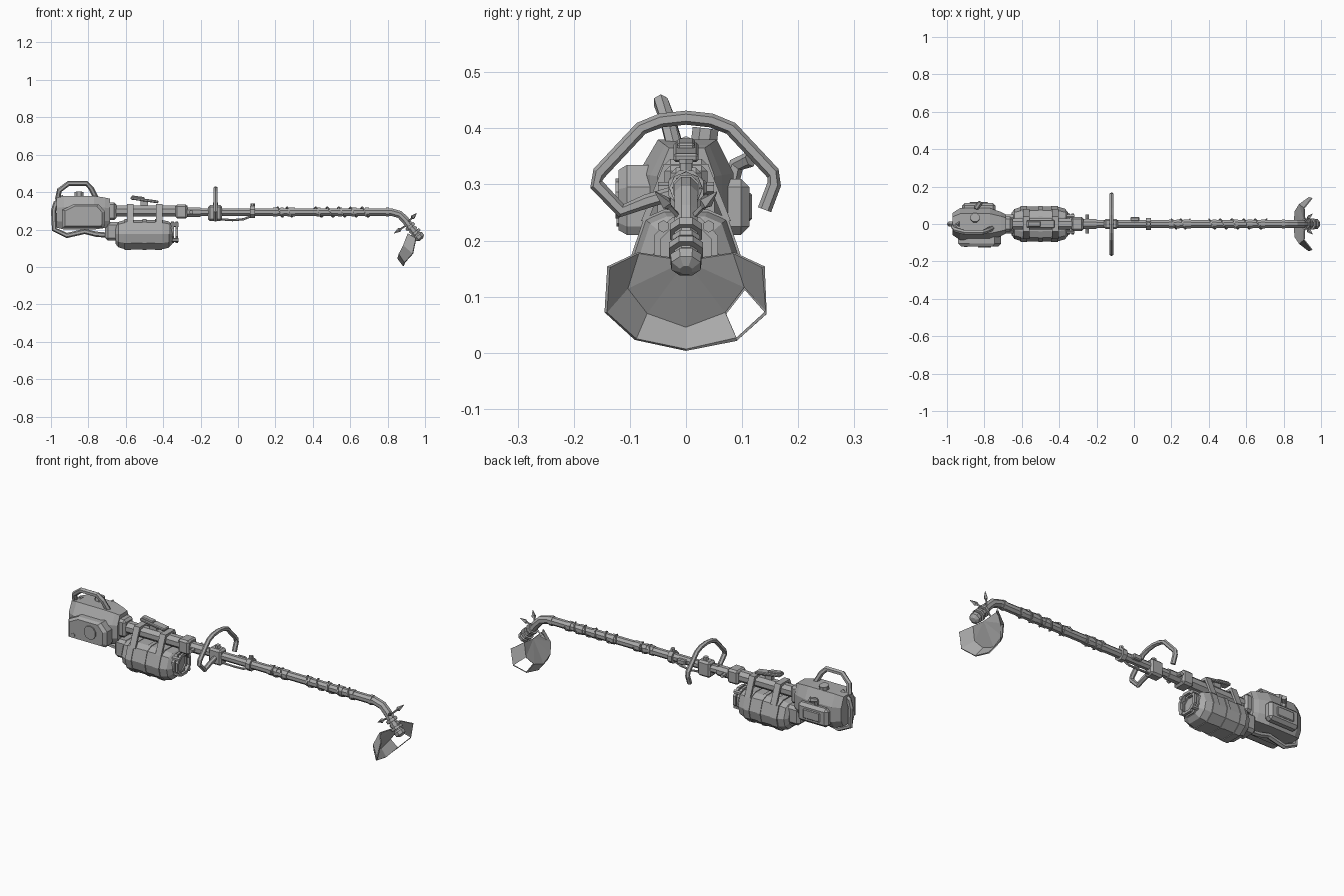
import bpy, bmesh, math
from mathutils import Vector

cube = bpy.data.objects.get("Cube")
if cube:
    bpy.data.objects.remove(cube, do_unlink=True)

GREY = (0.4, 0.4, 0.4, 1)
metal = bpy.data.materials.new("worn grey metal")
metal.use_nodes = True
metal.diffuse_color = GREY
metal.node_tree.nodes["Principled BSDF"].inputs["Base Color"].default_value = GREY
SHAFT_Z = 0.293


def finish(name, bm):
    bmesh.ops.recalc_face_normals(bm, faces=bm.faces)
    me = bpy.data.meshes.new(name)
    bm.to_mesh(me)
    bm.free()
    me.materials.append(metal)
    ob = bpy.data.objects.new(name, me)
    bpy.context.collection.objects.link(ob)
    return ob


def loft(name, rings, caps=True):
    """Skin a list of equal point rings."""
    bm = bmesh.new()
    rows = [[bm.verts.new(p) for p in ring] for ring in rings]
    n = len(rows[0])
    pairs = list(zip(rows, rows[1:])) + ([] if caps else [(rows[-1], rows[0])])
    for a, b in pairs:
        for i in range(n):
            j = (i + 1) % n
            bm.faces.new((a[i], a[j], b[j], b[i]))
    if caps:
        bm.faces.new(rows[0])
        bm.faces.new(rows[-1])
    return finish(name, bm)


def tube(name, path, radii, sides=8, ref=(0, 1, 0), closed=False):
    """Sweep a polygon along a path; ref is the sideways direction."""
    pts = [Vector(p) for p in path]
    if not isinstance(radii, (list, tuple)):
        radii = [radii] * len(pts)
    rings = []
    for i, p in enumerate(pts):
        if closed:
            t = pts[(i + 1) % len(pts)] - pts[i - 1]
        else:
            t = pts[min(i + 1, len(pts) - 1)] - pts[max(i - 1, 0)]
        t.normalize()
        u = Vector(ref)
        u = (u - t * u.dot(t)).normalized()
        v = t.cross(u)
        angles = [math.tau * (k + 0.5) / sides for k in range(sides)]
        rings.append([p + radii[i] * (u * math.cos(a) + v * math.sin(a)) for a in angles])
    return loft(name, rings, not closed)


def ring_x(name, x0, x1, r, z=SHAFT_Z, y=0, sides=8):
    return tube(name, [(x0, y, z), (x1, y, z)], r, sides)


def box(name, x, y, z, bevel=0.0, tilt=0.0, roll=0.0):
    """Box from min/max pairs, edges chamfered."""
    bm = bmesh.new()
    bmesh.ops.create_cube(bm, size=1)
    bmesh.ops.scale(bm, vec=(x[1] - x[0], y[1] - y[0], z[1] - z[0]), verts=bm.verts)
    if bevel:
        bmesh.ops.bevel(bm, geom=bm.edges[:], offset=bevel, segments=1, affect='EDGES')
    ob = finish(name, bm)
    ob.location = ((x[0] + x[1]) / 2, (y[0] + y[1]) / 2, (z[0] + z[1]) / 2)
    ob.rotation_euler = (roll, tilt, 0)
    return ob


# Engine housing: chamfered section, narrower at the rear and front
section = [(-0.06, 0.2), (0.06, 0.2), (0.085, 0.24), (0.085, 0.32),
           (0.055, 0.38), (-0.05, 0.38), (-0.085, 0.32), (-0.085, 0.24)]


def housing_ring(x, k, drop=0.0):
    return [(x, y * k, 0.285 + (z - drop - 0.285) * (0.6 + 0.4 * k)) for y, z in section]


loft("engine_housing", [housing_ring(-0.97, 0.7), housing_ring(-0.93, 1), housing_ring(-0.77, 1),
                        housing_ring(-0.71, 0.75), housing_ring(-0.685, 0.6)])

# Engine side cover with a round cap
cover = [(-0.94, 0.21), (-0.72, 0.21), (-0.71, 0.225), (-0.71, 0.295), (-0.745, 0.335),
         (-0.88, 0.335), (-0.94, 0.305)]
loft("side_cover", [[(-0.825 + (x + 0.825) * k, y, 0.27 + (z - 0.27) * k) for x, z in cover]
                    for y, k in ((-0.06, 1), (-0.105, 1), (-0.12, 0.86))])
tube("starter_cap", [(-0.8, -0.11, 0.275), (-0.8, -0.126, 0.275)], 0.036, 10, ref=(1, 0, 0))
tube("cover_bolt", [(-0.9, -0.11, 0.235), (-0.9, -0.124, 0.235)], 0.01, 6, ref=(1, 0, 0))

# Far side: silencer box and exhaust
box("silencer", (-0.92, -0.74), (0.06, 0.113), (0.21, 0.31), 0.015)
tube("exhaust_pipe", [(-0.84, 0.08, 0.3), (-0.84, 0.09, 0.335), (-0.82, 0.115, 0.345)], 0.014, 6, ref=(1, 0, 0))
box("silencer_plate", (-0.88, -0.78), (0.108, 0.118), (0.235, 0.285), 0.004)
tube("filler_cap", [(-0.85, 0.03, 0.36), (-0.85, 0.035, 0.4)], 0.025, 8)

# Carry handle and rear guard
tube("carry_handle", [(-0.965, -0.015, 0.36), (-0.955, -0.03, 0.41), (-0.905, -0.045, 0.447),
                      (-0.81, -0.045, 0.447), (-0.785, -0.035, 0.42), (-0.755, -0.02, 0.36)], 0.014, 6)
tube("rear_guard", [(-0.93, 0, 0.375), (-0.975, 0, 0.34), (-0.986, 0, 0.3), (-0.982, 0, 0.2),
                    (-0.915, 0, 0.168), (-0.82, 0, 0.19), (-0.76, 0, 0.175), (-0.64, 0, 0.165)], 0.014, 6)

# Joint between engine and shaft, and engine and tank
box("engine_neck", (-0.71, -0.65), (-0.04, 0.04), (0.25, 0.345), 0.012)
box("tank_mount", (-0.71, -0.63), (-0.05, 0.05), (0.14, 0.24), 0.015)

# Shaft with its bend
tube("rear_shaft", [(-0.68, 0, SHAFT_Z + 0.005), (-0.27, 0, SHAFT_Z + 0.005)], 0.032)
tube("long_shaft", [(-0.3, 0, SHAFT_Z), (0.82, 0, SHAFT_Z), (0.865, 0, 0.28), (0.895, 0, 0.25),
                    (0.925, 0, 0.21), (0.965, 0, 0.165)], 0.022)

# Tank
tank_section = [(-0.045, -0.085), (0.045, -0.085), (0.085, -0.05), (0.097, 0.0), (0.075, 0.065),
                (0.04, 0.08), (-0.04, 0.08), (-0.075, 0.065), (-0.097, 0.0), (-0.085, -0.05)]


def tank_ring(x, k):
    return [(x, y * k, 0.175 + z * k) for y, z in tank_section]


loft("tank", [tank_ring(x, k) for x, k in ((-0.655, 0.6), (-0.64, 0.82), (-0.6, 0.96), (-0.41, 0.96),
                                            (-0.37, 0.85), (-0.35, 0.6))])
for i, x in enumerate((-0.59, -0.5, -0.425)):
    w = 0.018 if i != 1 else 0.01
    loft(f"tank_band_{i}", [tank_ring(x - w, 1), tank_ring(x + w, 1)])

# Straps that hang the tank from the shaft
for i, x in enumerate((-0.577, -0.422)):
    for s in (-1, 1):
        loft(f"strap_{i}_{s}", [[(x + a, s * y, z) for y, z in ((0.068, 0.235), (0.08, 0.235),
              (0.04, 0.335), (0.03, 0.325))] for a in (-0.017, 0.017)])
    box(f"strap_top_{i}", (x - 0.017, x + 0.017), (-0.04, 0.04), (0.322, 0.336))

# Open cage on the tank's front end
for n, x in (("inner", -0.35), ("outer", -0.328)):
    circle = [math.tau * k / 8 + 0.39 for k in range(8)]
    tube(f"cage_ring_{n}", [(x, 0.055 * math.cos(a), 0.185 + 0.055 * math.sin(a)) for a in circle],
         0.01, 4, ref=(1, 0, 0), closed=True)
for k in range(4):
    a = math.tau * (k + 0.5) / 4
    ring_x(f"cage_bar_{k}", -0.36, -0.318, 0.011, 0.185 + 0.057 * math.sin(a), 0.057 * math.cos(a), 6)

# Trigger lever above the tank
box("lever_plate", (-0.575, -0.425), (-0.022, 0.022), (0.35, 0.365), 0.004, tilt=0.14)
box("lever_grip", (-0.57, -0.5), (-0.016, 0.016), (0.362, 0.378), 0.004, tilt=0.14)
box("lever_post", (-0.52, -0.48), (-0.012, 0.012), (0.31, 0.355))

# Shaft brackets and collars
box("shaft_bracket", (-0.335, -0.27), (-0.038, 0.038), (0.258, 0.334), 0.01)
ring_x("front_collar", -0.27, -0.2, 0.028)
tube("cross_pin", [(-0.25, -0.05, SHAFT_Z), (-0.25, 0.05, SHAFT_Z)], 0.011, 6, ref=(1, 0, 0))
box("clamp_block", (-0.16, -0.085), (-0.028, 0.028), (0.245, 0.33), 0.01)
tube("clamp_bolt", [(-0.12, 0, 0.32), (-0.12, 0, 0.345)], 0.014, 6)
box("throttle_box", (-0.02, 0.03), (0.015, 0.037), (0.28, 0.308), 0.005)
ring_x("middle_clamp", 0.065, 0.09, 0.034)
tube("middle_clamp_knob", [(0.078, 0, 0.32), (0.078, 0, 0.338)], 0.012, 6)
tube("throttle_cable", [(-0.1, 0, 0.255), (-0.03, 0.005, 0.25), (0.03, 0, 0.255), (0.078, 0, 0.275)], 0.006, 6)

# Loop handle, open at one end
tube("loop_handle", [(-0.12, y, z) for y, z in (
    (-0.02, 0.285), (-0.07, 0.27), (-0.115, 0.253), (-0.16, 0.3), (-0.155, 0.32), (-0.08, 0.4),
    (-0.045, 0.414), (0, 0.419), (0.045, 0.414), (0.08, 0.4), (0.155, 0.32), (0.157, 0.3),
    (0.14, 0.255))], 0.0125, 6, ref=(1, 0, 0))

# Tape bands and wound wire on the shaft
for i, (x, w) in enumerate(((0.2, 0.012), (0.235, 0.008), (0.285, 0.02), (0.43, 0.01), (0.545, 0.01),
                            (0.62, 0.014), (0.69, 0.01), (0.8, 0.008))):
    ring_x(f"tape_band_{i}", x - w, x + w, 0.0255)
for n, x0, x1, turns in (("rear", 0.2, 0.3, 2), ("front", 0.4, 0.71, 5)):
    steps = turns * 8
    tube(f"wire_{n}", [(x0 + (x1 - x0) * k / steps, 0.027 * math.cos(k * math.pi / 4),
                        SHAFT_Z + 0.027 * math.sin(k * math.pi / 4)) for k in range(steps + 1)],
         0.004, 4, ref=(1, 0, 0))

# Head collars and end knob along the bent tip
axis = Vector((0.66, 0, -0.75))
start = Vector((0.915, 0, 0.222))
for i, (d, length, r) in enumerate(((0, 0.016, 0.031), (0.026, 0.012, 0.027), (0.045, 0.014, 0.033))):
    tube(f"head_collar_{i}", [start + axis * d, start + axis * (d + length)], r)
tube("end_knob", [start + axis * d for d in (0.062, 0.072, 0.09, 0.1)], [0.02, 0.03, 0.028, 0.012])

# Spikes around the head
for n, a, b in (("left", (0.91, 0.012, 0.242), (0.955, 0.055, 0.287)),
                ("right", (0.91, -0.012, 0.242), (0.955, -0.055, 0.287)),
                ("rear", (0.895, 0, 0.22), (0.835, 0, 0.18))):
    a, b = Vector(a), Vector(b)
    tube(f"spike_{n}", [a, a.lerp(b, 0.4), a.lerp(b, 0.55), b], [0.005, 0.005, 0.012, 0.001], 4, ref=(0.3, 0.5, -0.8))

# Hood: faceted half bowl, open to the front, with one broken facet
back = [(0.855, 0, 0.045), (0.862, 0.07, 0.07), (0.885, 0.105, 0.115), (0.91, 0.085, 0.178)]
rim = [(0.885, 0, 0.005), (0.892, 0.09, 0.024), (0.935, 0.143, 0.072), (0.952, 0.138, 0.153)]
bm = bmesh.new()
hub = bm.verts.new((0.915, 0, 0.165))


def half_row(row):
    mirrored = [(x, -y, z) for x, y, z in row[:0:-1]]
    return [bm.verts.new(p) for p in mirrored + row]


b, r = half_row(back), half_row(rim)
quads = []
for i in range(6):
    bm.faces.new((hub, b[i], b[i + 1]))
    quads.append(bm.faces.new((b[i], r[i], r[i + 1], b[i + 1])))
bmesh.ops.inset_individual(bm, faces=[quads[4]], thickness=0.009)
bmesh.ops.delete(bm, geom=[quads[4]], context='FACES')
hood = finish("hood", bm)
shell = hood.modifiers.new("thickness", 'SOLIDIFY')
shell.thickness = 0.006
shell.offset = 0
